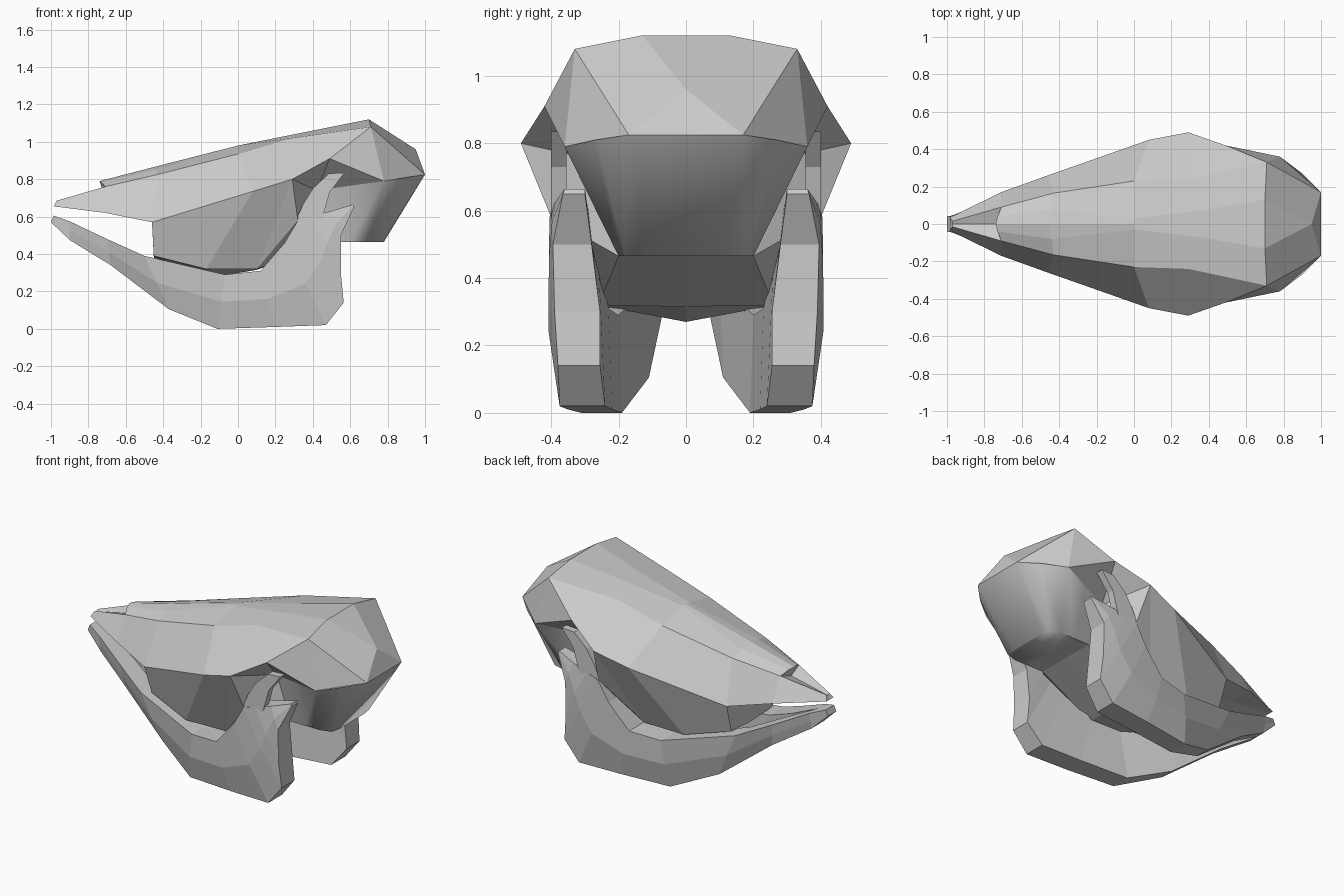
import bpy, bmesh
from mathutils import Vector

cube = bpy.data.objects.get("Cube")
if cube:
    bpy.data.objects.remove(cube, do_unlink=True)

GREY = (0.6, 0.6, 0.6, 1.0)
bone = bpy.data.materials.new("bone_grey")
bone.use_nodes = True
bone.diffuse_color = GREY
bone.node_tree.nodes["Principled BSDF"].inputs["Base Color"].default_value = GREY


def build(name, polygons, mirrored=True, smooth=None):
    """Join polygons into one object, optionally reflected across the y plane."""
    bm = bmesh.new()
    for side in ((1, -1) if mirrored else (1,)):
        for polygon in polygons:
            points = []
            for x, y, z in polygon:
                point = Vector((x, y * side, z))
                if all((point - other).length > 1e-5 for other in points):
                    points.append(point)
            on_plane = mirrored and all(abs(p.y) < 1e-5 for p in points)
            if len(points) > 2 and not on_plane:
                bm.faces.new([bm.verts.new(p) for p in points])
    bmesh.ops.remove_doubles(bm, verts=bm.verts, dist=1e-4)
    bmesh.ops.recalc_face_normals(bm, faces=bm.faces)
    mesh = bpy.data.meshes.new(name)
    bm.to_mesh(mesh)
    bm.free()
    mesh.materials.append(bone)
    obj = bpy.data.objects.new(name, mesh)
    bpy.context.collection.objects.link(obj)
    if smooth:
        bpy.ops.object.select_all(action='DESELECT')
        obj.select_set(True)
        bpy.context.view_layer.objects.active = obj
        bpy.ops.object.shade_smooth_by_angle(angle=smooth)


def strip(rows, closed=False):
    """Quads between neighbouring rows of points."""
    quads = []
    for a, b in zip(rows, rows[1:]):
        count = len(a)
        for i in range(count if closed else count - 1):
            j = (i + 1) % count
            quads.append([a[i], a[j], b[j], b[i]])
    return quads


# Roof of the skull: centre, ridge, crest and outer edge from nose to rear
roof = [
    [(-.74, 0, .79), (-.73, .04, .785), (-.71, .09, .76), (-.71, .17, .62)],
    [(-.45, 0, .865), (-.44, .08, .85), (-.43, .165, .825), (-.46, .26, .57)],
    [(0, 0, .98), (0, .03, .98), (0, .23, .935), (.08, .45, .735)],
    [(.35, 0, 1.05), (.35, .07, 1.05), (.29, .24, 1.02), (.29, .49, .8)],
    [(.7, 0, 1.12), (.7, .13, 1.12), (.71, .33, 1.08), (.49, .42, .91)],
]
nose, brow, cheek_top, zygoma, crown = roof
edges = [row[-1] for row in roof]

# Landmarks shared by the remaining skull faces
back, back_mid, back_side = (.95, 0, .96), (1, 0, .825), (1, .17, .825)
corner, fossa = (.78, .36, .79), (.42, .22, .74)
cheek_low, base, base_mid = (.32, .4, .58), (.5, .2, .465), (.5, 0, .465)
tip_floor, tip_crest = (-.97, 0, .675), (-.97, .015, .685)
tip_edge, tip_low = (-.985, .035, .655), (-.985, 0, .655)
nose_floor, under_nose, under_brow = (-.72, 0, .73), (-.7, 0, .635), (-.46, 0, .57)
tooth_line = [(-.45, .2, .39), (-.17, .265, .32), (.1, .26, .32)]
palate = [(-.45, 0, .38), (-.17, 0, .27), (.1, 0, .315)]

skull = strip(roof)
# Rear of the skull
skull += [
    [crown[0], crown[1], back],
    [crown[1], crown[2], back_side, back],
    [back, back_side, back_mid],
    [crown[2], corner, back_side],
    [crown[2], crown[3], corner],
]
# Snout
skull += [
    [nose[0], nose[1], nose[2], nose_floor],
    [tip_floor, tip_crest, nose[2], nose_floor],
    [tip_crest, tip_edge, edges[0], nose[2]],
    [tip_edge, tip_low, under_nose, edges[0]],
    [tip_floor, tip_crest, tip_edge, tip_low],
    [edges[0], under_nose, under_brow, edges[1]],
]
# Upper jaw, palate and hollow behind the cheek
skull += strip([edges[1:4], tooth_line, palate])
skull += [
    [edges[1], tooth_line[0], palate[0], under_brow],
    [edges[3], cheek_low, tooth_line[2]],
    [tooth_line[2], cheek_low, base],
    [tooth_line[2], base, base_mid, palate[2]],
    [edges[3], edges[4], fossa],
    [edges[3], fossa, cheek_low],
    [cheek_low, fossa, base],
    [edges[4], corner, fossa],
]
build("skull", skull)

# Rounded braincase below the rear of the skull
upper = [back_mid, back_side, (.9, .27, .81), corner, (.6, .29, .765), fossa]
lower = [(.78, 0, .465), (.78, .12, .465), (.77, .18, .465), (.7, .2, .465),
         (.6, .2, .465), base]
floor = [(x, 0, z) for x, y, z in lower]
build("braincase", strip([upper, lower, floor]), smooth=1.15)

# Lower jaw: top x, z; bottom x, z; top outer, inner; bottom outer, inner; bulge
stations = [
    (-.985, .605, -1, .57, .04, 0, .04, 0, 0),
    (-.9, .575, -.9, .475, .075, 0, .06, 0, 0),
    (-.7, .48, -.68, .34, .155, .03, .13, .06, .005),
    (-.5, .39, -.37, .105, .235, .1, .2, .11, .01),
    (-.07, .29, -.11, 0, .35, .2, .31, .19, .015),
    (.12, .31, .2, .01, .385, .23, .35, .22, .02),
    (.25, .46, .47, .02, .4, .26, .375, .24, .02),
    (.32, .58, .565, .14, .405, .28, .38, .255, .015),
    (.4, .605, .55, .3, .4, .29, .39, .255, .012),
    (.5, .63, .55, .5, .385, .295, .395, .28, .008),
    (.615, .665, .62, .65, .36, .3, .365, .3, 0),
]


def jaw_ring(tx, tz, bx, bz, top_out, top_in, low_out, low_in, bulge):
    middle = ((tx + bx) / 2, (top_out + low_out) / 2 + bulge, (tz + bz) / 2)
    return [(tx, top_out, tz), middle, (bx, low_out, bz), (bx, low_in, bz), (tx, top_in, tz)]


rings = [jaw_ring(*station) for station in stations]
build("lower_jaw", strip(rings, closed=True) + [rings[0], rings[-1]])

# Hooked blade rising from each side of the lower jaw
hook = [(.31, .58), (.35, .67), (.4, .75), (.485, .83), (.57, .835),
        (.49, .73), (.465, .64), (.45, .59), (.4, .55)]
for label, sign in (("left", 1), ("right", -1)):
    outer = [(x, sign * .4, z) for x, z in hook]
    inner = [(x, sign * .355, z) for x, z in hook]
    # The model faces the front along -y, so the label follows the y side
    build("jaw_blade_" + ("rear" if label == "left" else "front"),
          strip([outer, inner], closed=True) + [outer, inner], mirrored=False)
